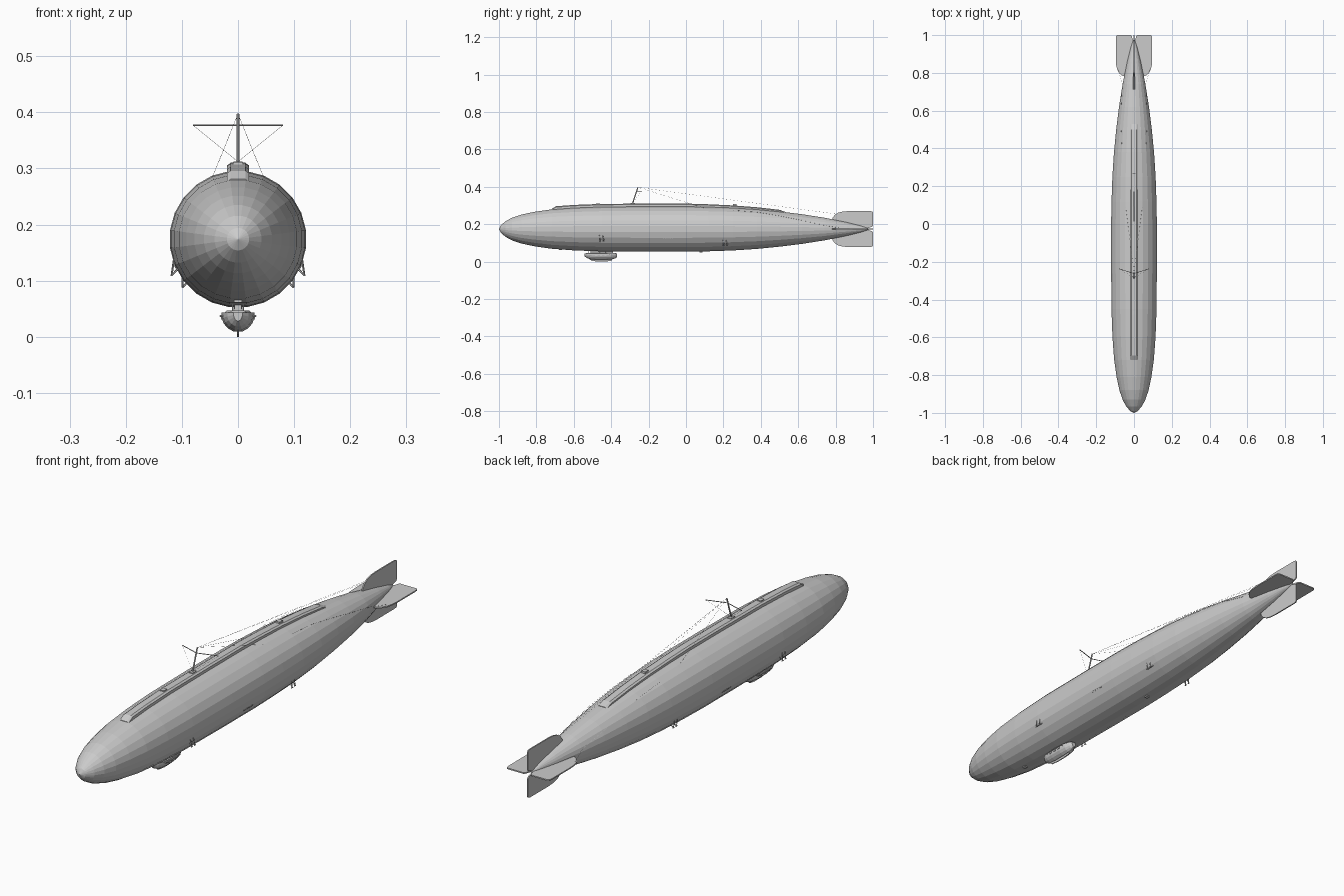
import bpy, bmesh, math
from mathutils import Vector

if "Cube" in bpy.data.objects:
    bpy.data.objects.remove(bpy.data.objects["Cube"])

AXIS = 0.174
SIDES = 24
PROFILE = [(-1.0, .001), (-.99, .02), (-.965, .042), (-.93, .061), (-.88, .078), (-.81, .093),
           (-.72, .106), (-.6, .115), (-.45, .1205), (-.2, .1222), (0, .1222), (.12, .120),
           (.25, .1155), (.38, .107), (.5, .095), (.62, .080), (.74, .061), (.86, .036),
           (.94, .016), (.975, .004)]


def radius(y):
    for (y0, r0), (y1, r1) in zip(PROFILE, PROFILE[1:]):
        if y0 <= y <= y1:
            return r0 + (r1 - r0) * (y - y0) / (y1 - y0)
    return 0


def finish(name, bm):
    bmesh.ops.recalc_face_normals(bm, faces=bm.faces)
    me = bpy.data.meshes.new(name)
    bm.to_mesh(me)
    bm.free()
    ob = bpy.data.objects.new(name, me)
    bpy.context.collection.objects.link(ob)
    return ob


def loft(name, rings):
    bm = bmesh.new()
    vs = [[bm.verts.new(p) for p in r] for r in rings]
    n = len(rings[0])
    for a, b in zip(vs, vs[1:]):
        for i in range(n):
            bm.faces.new((a[i], a[(i + 1) % n], b[(i + 1) % n], b[i]))
    bm.faces.new(vs[0])
    bm.faces.new(vs[-1])
    return finish(name, bm)


def rods(name, paths, r, sides=6):
    """Thin straight rods joined into one object."""
    bm = bmesh.new()
    for p, q in paths:
        p, q = Vector(p), Vector(q)
        d = q - p
        new = bmesh.ops.create_cone(bm, cap_ends=True, segments=sides, radius1=r,
                                    radius2=r, depth=d.length)["verts"]
        rot = d.to_track_quat('Z', 'Y')
        for v in new:
            v.co = rot @ v.co + (p + q) / 2
    return finish(name, bm)


def boxes(name, items):
    """Boxes given as (centre, size, roll about y)."""
    bm = bmesh.new()
    for c, s, roll in items:
        new = bmesh.ops.create_cube(bm, size=1)["verts"]
        ca, sa = math.cos(roll), math.sin(roll)
        for v in new:
            x, y, z = (v.co[i] * s[i] for i in range(3))
            v.co = (c[0] + x * ca + z * sa, c[1] + y, c[2] - x * sa + z * ca)
    return finish(name, bm)


def both(paths):
    return paths + [tuple((-x, y, z) for x, y, z in p) for p in paths]


def on_hull(y, deg, out=0.0):
    """Point on the hull, angle measured up from the +x side."""
    a, r = math.radians(deg), radius(y) + out
    return (r * math.cos(a), y, AXIS + r * math.sin(a))


# Faceted envelope
angles = [math.tau * (i + .5) / SIDES for i in range(SIDES)]
loft("envelope", [[(r * math.cos(a), y, AXIS + r * math.sin(a)) for a in angles]
                  for y, r in PROFILE])

# Four tail fins, rounded outer corners
outline = [(.03, .775), (.062, .785), (.077, .797), (.088, .815), (.094, .84), (.096, .87),
           (.096, .985), (.094, .996), (.088, 1.0), (.018, 1.0), (.012, .995), (.003, .965)]
for k, name in enumerate(("right_fin", "top_fin", "left_fin", "bottom_fin")):
    a = k * math.pi / 2
    rings = []
    for t in (-.0025, .0025):
        rings.append([(d * math.cos(a) - t * math.sin(a), y,
                       AXIS + d * math.sin(a) + t * math.cos(a)) for d, y in outline])
    loft(name, rings)

# Raised walkway following the top of the hull
rings = []
for y in (-.72, -.695, -.6, -.45, -.2, 0, .12, .25, .38, .5, .53):
    base = AXIS + radius(y)
    h = .001 if y in (-.72, .53) else .014 - max(0, y) * .012
    w = .020
    rings.append([(-w, y, base - .015), (w, y, base - .015), (w, y, base + h - .005),
                  (w * .65, y, base + h), (-w * .65, y, base + h), (-w, y, base + h - .005)])
loft("top_walkway", rings)

# Hatches on the walkway
boxes("walkway_hatches", [((0, y, AXIS + radius(y) + .014), (.018, .02, .008), 0)
                          for y in (-.47, .26)])
boxes("mast_base", [((0, -.285, AXIS + radius(-.285) + .014), (.016, .025, .006), 0)])

# Radio mast, crossbar and rigging
top = (0, -.257, .397)
rods("mast", [((0, -.288, .305), top)], .0028, 8)
rods("crossbar", both([((0, -.262, .377), (.08, -.237, .377))]), .0017)
rods("mast_braces", both([((.08, -.237, .377), (0, -.285, .312)),
                          (top, on_hull(.1, 68)), (top, (.004, .8, .255))]), .0003, 4)
rods("rudder_cables", both([(on_hull(y0, d0, .003), on_hull(y1, d1, .003))
                            for y0, d0, y1, d1 in ((.25, 58, .38, 55), (.38, 55, .5, 46),
                                                   (.5, 46, .62, 34), (.62, 34, .74, 18))]
                           + [(on_hull(.74, 18, .003), (.085, .82, AXIS + .006))]), .0004, 4)

# Engine brackets along the lower flanks
legs = []
for y, deg in ((-.45, -20), (.21, -34)):
    for dy in (-.009, .009):
        foot = Vector(on_hull(y + dy, deg - 9))
        foot.x += .013
        foot.z -= .006
        legs += [(on_hull(y + dy - .004, deg + 5, -.003), tuple(foot)),
                 (on_hull(y + dy + .004, deg - 6, -.003), tuple(foot)),
                 (tuple(foot + Vector((0, -.005, 0))), tuple(foot + Vector((0, .005, 0))))]
rods("side_brackets", both(legs), .0017)

# Flank windows and belly hatches
win = []
for s in (1, -1):
    for i in range(5):
        x, y, z = on_hull(-.12 + i * .012, -24, -.001)
        win.append(((s * x, y, z), (.004, .007, .006), s * math.radians(24)))
boxes("flank_windows", win)
boxes("belly_hatches", [((0, y, AXIS - radius(y)), (.014, .016, .007), 0)
                        for y in (-.67, .08)])

# Boat-shaped gondola
section = [(-1, 1), (1, 1), (1, .72), (.88, .45), (.62, .2), (.25, .03),
           (-.25, .03), (-.62, .2), (-.88, .45), (-1, .72)]
stations = [(-.542, .008, .028), (-.53, .019, .018), (-.51, .026, .011), (-.48, .029, .008),
            (-.43, .029, .008), (-.40, .024, .010), (-.38, .016, .016), (-.37, .009, .022)]
loft("gondola_hull", [[(w * u, y, zb + (.043 - zb) * v) for u, v in section]
                      for y, w, zb in stations])
loft("gondola_roof", [[(-w, y, .042), (w, y, .042), (w * .8, y, .047), (-w * .8, y, .047)]
                      for y, w in ((-.535, .014), (-.5, .025), (-.42, .025), (-.375, .010))])
loft("gondola_keel", [[(x, y, z) for y, z in ((-.52, .016), (-.505, .004), (-.47, 0),
                                              (-.43, 0), (-.40, .004), (-.39, .016))]
                      for x in (-.002, .002)])
rods("gondola_rails", both([((.032, -.50, .037), (.032, -.41, .037))]
                           + [((.024, y, .037), (.032, y, .037))
                              for y in (-.50, -.47, -.44, -.41)]), .0015)
rods("gondola_struts", both([((.009, y, .043), (.009, y, .062))
                             for y in (-.52, -.49, -.46, -.43, -.40)]), .0015)
boxes("gondola_neck", [((0, -.45, .052), (.012, .12, .014), 0)])
boxes("gondola_windows", [((s * .0288, y, .034), (.003, .012, .007), 0)
                          for s in (1, -1) for y in (-.48, -.455, -.43)])
